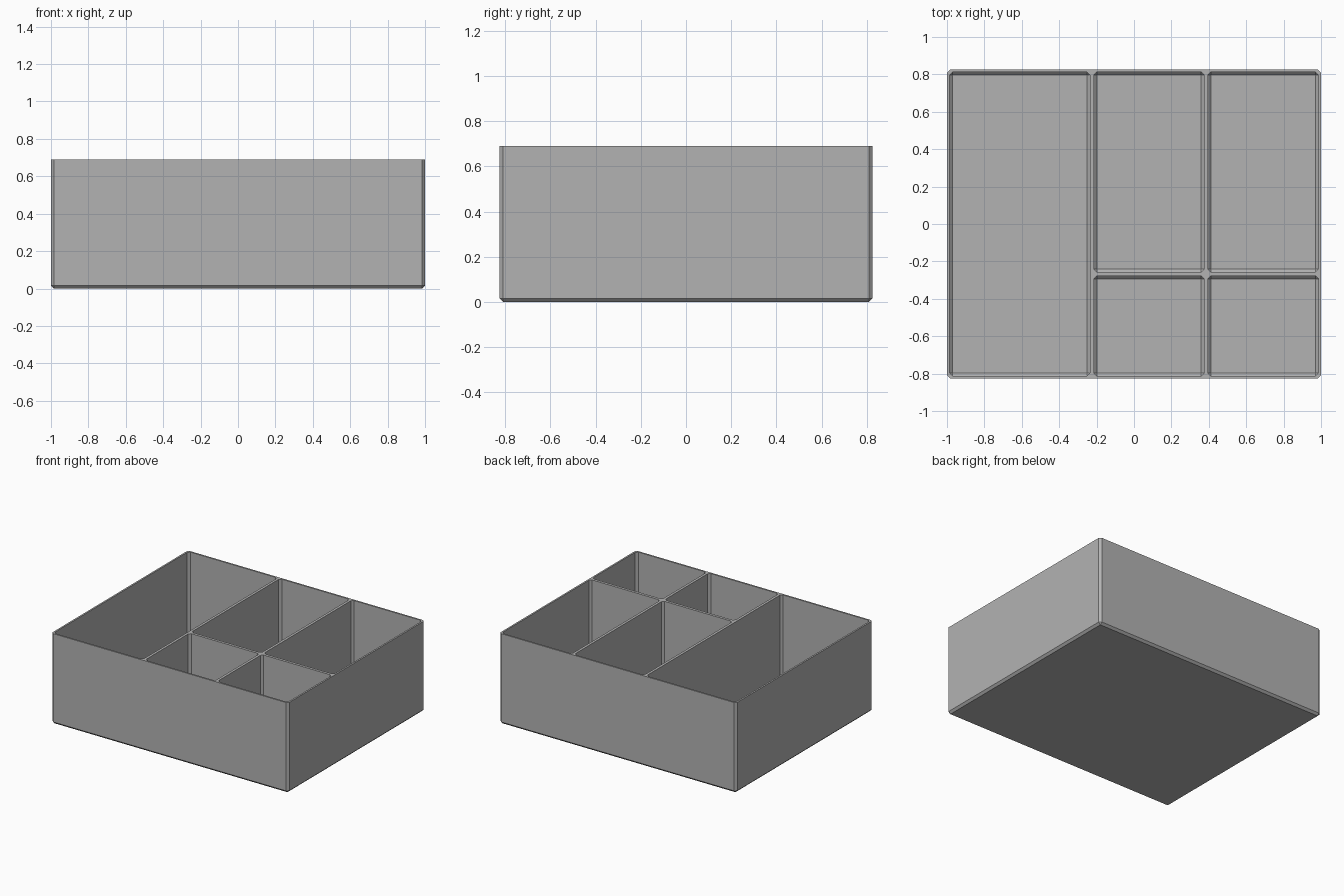
import bpy, bmesh
from mathutils import Vector

HEIGHT = 0.69
FLOOR = 0.018
CHAMFER = 0.016

cube = bpy.data.objects.get("Cube")
if cube:
    bpy.data.objects.remove(cube, do_unlink=True)

grey = bpy.data.materials.new("plain grey")
grey.use_nodes = True
colour = (0.45, 0.45, 0.45, 1)
grey.diffuse_color = colour
grey.node_tree.nodes["Principled BSDF"].inputs["Base Color"].default_value = colour


def chamfered_block(name, x0, x1, y0, y1, z0, z1):
    """Block with chamfered uprights and bottom edges, and a crisp top."""
    bm = bmesh.new()
    bmesh.ops.create_cube(bm, size=1)
    size = Vector((x1 - x0, y1 - y0, z1 - z0))
    centre = Vector((x0 + x1, y0 + y1, z0 + z1)) / 2
    for v in bm.verts:
        v.co = v.co * size + centre
    edges = [e for e in bm.edges if any(v.co.z < centre.z for v in e.verts)]
    bmesh.ops.bevel(bm, geom=edges, offset=CHAMFER, segments=1,
                    profile=0.5, affect='EDGES')
    bmesh.ops.recalc_face_normals(bm, faces=bm.faces)
    mesh = bpy.data.meshes.new(name)
    bm.to_mesh(mesh)
    bm.free()
    mesh.materials.append(grey)
    obj = bpy.data.objects.new(name, mesh)
    bpy.context.collection.objects.link(obj)
    return obj


# Outer shell
tray = chamfered_block("divided_tray", -1, 1, -0.825, 0.825, 0, HEIGHT)

# Compartments: one full-depth bay, two long bays, two short bays
compartments = {
    "side_bay": (-0.987, -0.235, -0.812, 0.812),
    "middle_back_bay": (-0.215, 0.375, -0.256, 0.812),
    "end_back_bay": (0.395, 0.987, -0.256, 0.812),
    "middle_front_bay": (-0.215, 0.375, -0.812, -0.277),
    "end_front_bay": (0.395, 0.987, -0.812, -0.277),
}
cutters = []
for name, bounds in compartments.items():
    cutter = chamfered_block(name + "_cutter", *bounds, FLOOR, HEIGHT + 0.1)
    cutter.hide_render = True
    cutters.append(cutter)
    cut = tray.modifiers.new(name, 'BOOLEAN')
    cut.operation = 'DIFFERENCE'
    cut.solver = 'EXACT'
    cut.object = cutter

# Bake the cuts into the tray and drop the helpers
bpy.context.view_layer.update()
evaluated = tray.evaluated_get(bpy.context.evaluated_depsgraph_get())
baked = bpy.data.meshes.new_from_object(evaluated)
tray.modifiers.clear()
tray.data = baked
for cutter in cutters:
    bpy.data.objects.remove(cutter, do_unlink=True)
